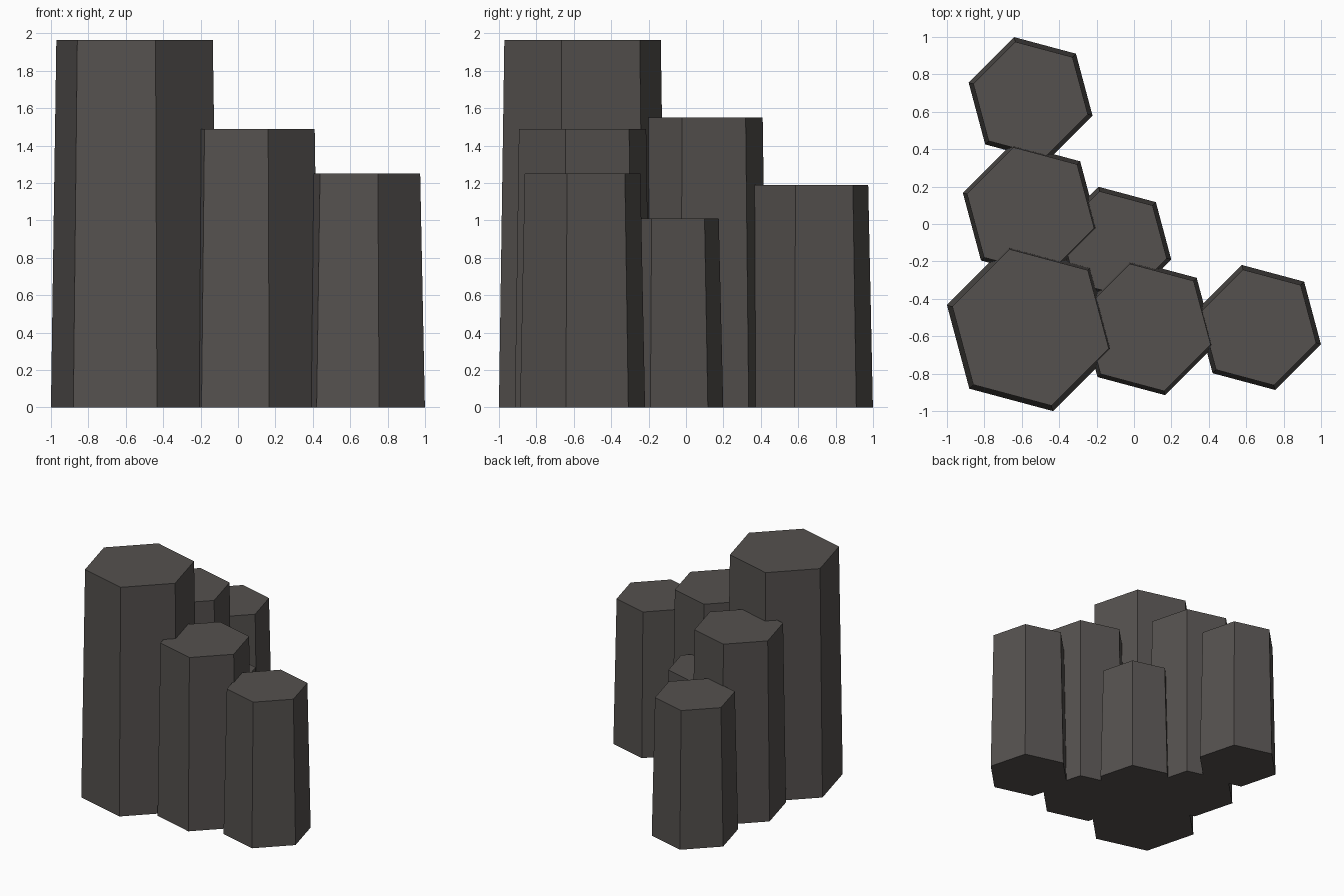
import bpy
import math

cube = bpy.data.objects.get("Cube")
if cube:
    bpy.data.objects.remove(cube, do_unlink=True)

# Dark basalt stone
stone = bpy.data.materials.new("dark_stone")
stone.use_nodes = True
color = (0.09, 0.082, 0.077, 1)
stone.diffuse_color = color
bsdf = stone.node_tree.nodes["Principled BSDF"]
bsdf.inputs["Base Color"].default_value = color
bsdf.inputs["Roughness"].default_value = 0.9


def column(name, x, y, base_radius, top_radius, height):
    """Tapered six-sided column standing on the ground."""
    bpy.ops.mesh.primitive_cone_add(
        vertices=6, radius1=base_radius, radius2=top_radius, depth=height,
        location=(x, y, height / 2), rotation=(0, 0, math.radians(15)))
    obj = bpy.context.object
    # A corner of the cone sits on its +y axis, so corners land at 45 and 105 degrees
    obj.name = name
    obj.data.materials.append(stone)
    return obj


# Columns: name, x, y, base radius, top radius, height
for spec in (
    ("corner_column", -0.553, -0.553, 0.463, 0.433, 1.965),
    ("front_middle_column", 0.07, -0.553, 0.375, 0.352, 1.49),
    ("front_left_column", 0.665, -0.553, 0.346, 0.32, 1.25),
    ("back_middle_column", -0.553, 0.07, 0.375, 0.352, 1.55),
    ("back_column", -0.553, 0.668, 0.343, 0.317, 1.19),
    ("inner_column", -0.108, -0.108, 0.318, 0.293, 1.01),
):
    column(*spec)
